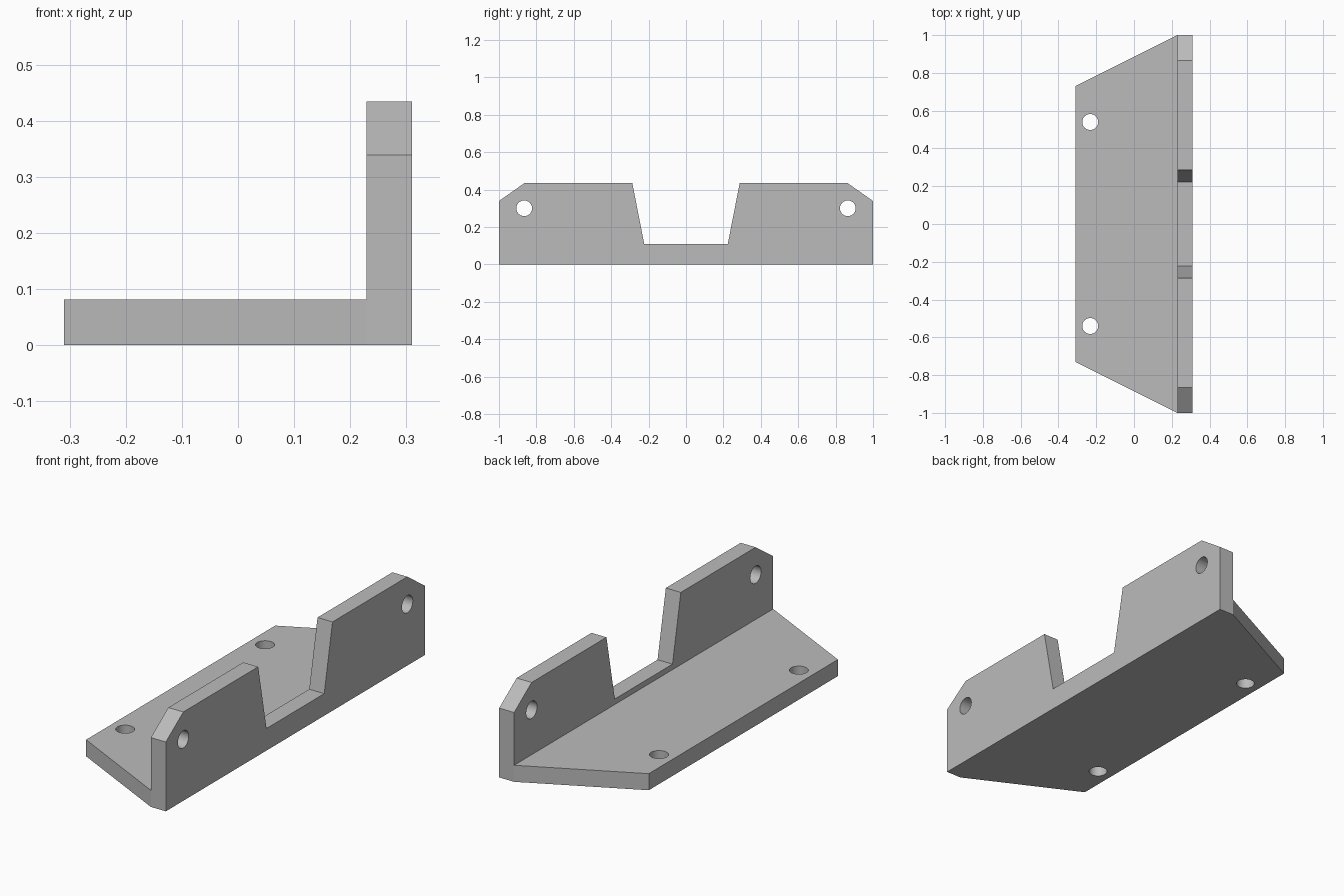
import bpy
import bmesh
from math import radians
from mathutils import Matrix, Vector

cube = bpy.data.objects.get("Cube")
if cube:
    bpy.data.objects.remove(cube, do_unlink=True)

THICK = 0.081
HALF_X = 0.31
WALL_X = HALF_X - THICK
HOLE_R = 0.042

grey = bpy.data.materials.new("plain grey")
grey.use_nodes = True
colour = (0.5, 0.5, 0.5, 1)
grey.diffuse_color = colour
grey.node_tree.nodes["Principled BSDF"].inputs["Base Color"].default_value = colour


def add_object(name, bm):
    bmesh.ops.recalc_face_normals(bm, faces=bm.faces)
    mesh = bpy.data.meshes.new(name)
    bm.to_mesh(mesh)
    bm.free()
    mesh.materials.append(grey)
    obj = bpy.data.objects.new(name, mesh)
    bpy.context.collection.objects.link(obj)
    return obj


def prism(name, outline, depth):
    """Extrude a closed 3D outline along the depth vector."""
    bm = bmesh.new()
    face = bm.faces.new([bm.verts.new(p) for p in outline])
    result = bmesh.ops.extrude_face_region(bm, geom=[face], use_keep_orig=True)
    moved = [v for v in result["geom"] if isinstance(v, bmesh.types.BMVert)]
    bmesh.ops.translate(bm, verts=moved, vec=Vector(depth))
    return add_object(name, bm)


def hole_cutter(name, centre, axis):
    bm = bmesh.new()
    turn = Matrix.Rotation(radians(90), 4, "Y") if axis == "X" else Matrix()
    bmesh.ops.create_cone(bm, cap_ends=True, segments=48, radius1=HOLE_R,
                          radius2=HOLE_R, depth=THICK * 3,
                          matrix=Matrix.Translation(centre) @ turn)
    return add_object(name, bm)


def combine(target, tool, operation):
    mod = target.modifiers.new(operation.lower(), "BOOLEAN")
    mod.operation = operation
    mod.solver = "EXACT"
    mod.object = tool
    bpy.context.view_layer.objects.active = target
    bpy.ops.object.modifier_apply(modifier=mod.name)
    bpy.data.objects.remove(tool, do_unlink=True)


def mirrored(half):
    return half + [(-y, other) for y, other in reversed(half)]


# Tapered base plate, running under the upright wall
base_half = [(0.73, -HALF_X), (1, WALL_X), (1, HALF_X)]
bracket = prism("angle_bracket",
                [(x, y, 0) for y, x in mirrored(base_half)], (0, 0, THICK))

# Upright wall with clipped corners and a tapered central notch
wall_half = [(1, 0), (1, 0.339), (0.865, 0.434), (0.287, 0.434), (0.223, 0.108)]
wall = prism("upright_wall",
             [(WALL_X, y, z) for y, z in mirrored(wall_half)], (THICK, 0, 0))
combine(bracket, wall, "UNION")

# Mounting holes in the base and the wall
for side in (-1, 1):
    combine(bracket, hole_cutter("base_hole", (-0.232, side * 0.54, THICK / 2), "Z"),
            "DIFFERENCE")
    combine(bracket, hole_cutter("wall_hole", (HALF_X - THICK / 2, side * 0.865, 0.3), "X"),
            "DIFFERENCE")

bpy.ops.object.select_all(action="DESELECT")
bracket.select_set(True)
bpy.context.view_layer.objects.active = bracket
bpy.ops.object.shade_smooth_by_angle(angle=radians(20))
